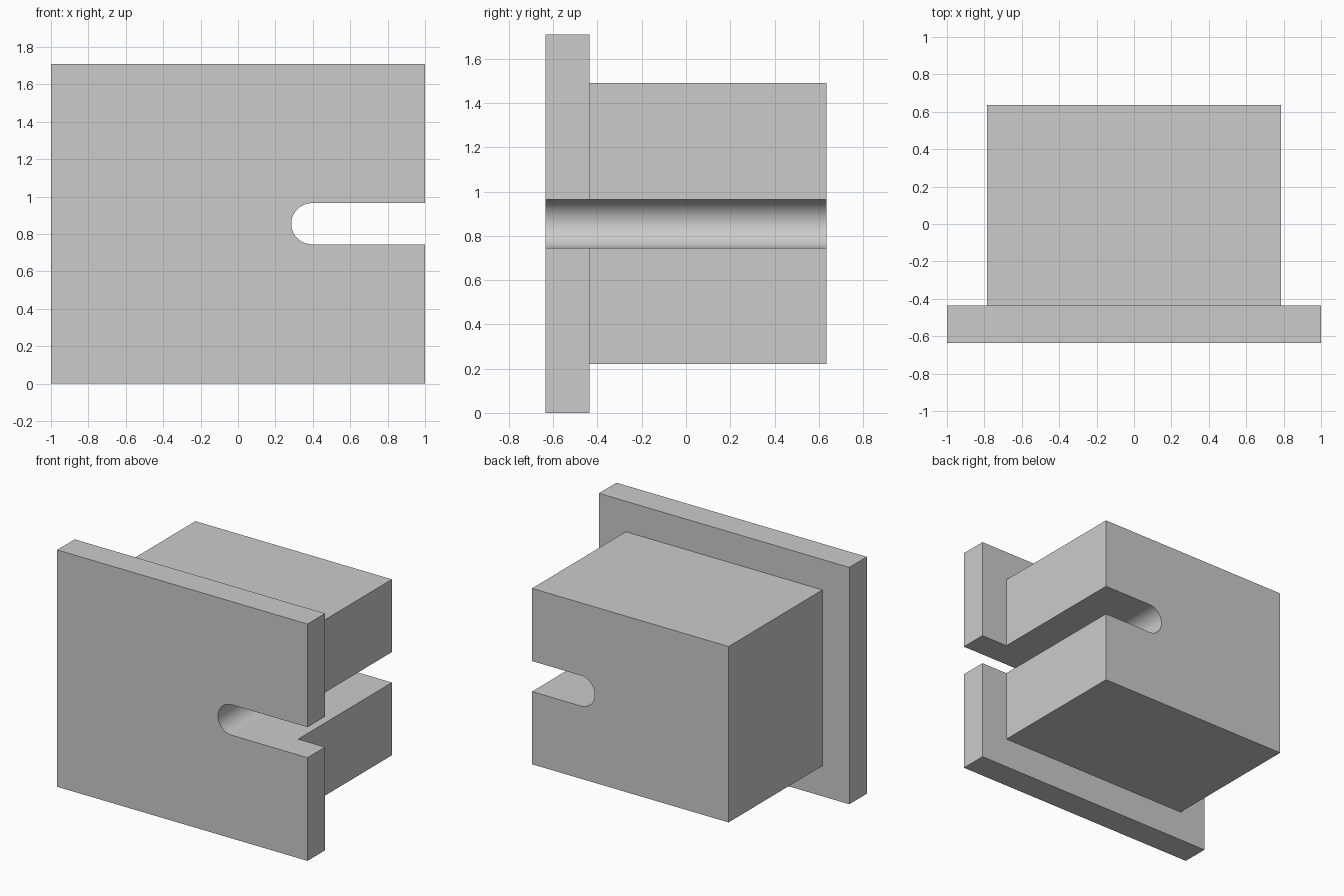
import bpy
import bmesh
from math import pi, sin, cos, radians

cube = bpy.data.objects.get("Cube")
if cube:
    bpy.data.objects.remove(cube, do_unlink=True)

grey = bpy.data.materials.new("light grey")
grey.use_nodes = True
colour = (0.6, 0.6, 0.6, 1)
grey.diffuse_color = colour
grey.node_tree.nodes["Principled BSDF"].inputs["Base Color"].default_value = colour

MID_Z = 0.855      # height of the slot axis
SLOT_X = 0.395     # centre of the rounded slot end
SLOT_R = 0.11
ARC_STEPS = 32


def slotted_block(name, half_w, half_h, y0, y1):
    """Rectangle with a round-ended slot open towards +x, extruded along y."""
    outline = [(half_w, -SLOT_R)]
    for i in range(ARC_STEPS + 1):
        a = -pi / 2 - pi * i / ARC_STEPS
        outline.append((SLOT_X + SLOT_R * cos(a), SLOT_R * sin(a)))
    outline += [(half_w, SLOT_R), (half_w, half_h), (-half_w, half_h),
                (-half_w, -half_h), (half_w, -half_h)]

    bm = bmesh.new()
    face = bm.faces.new([bm.verts.new((x, y0, MID_Z + z)) for x, z in outline])
    ext = bmesh.ops.extrude_face_region(bm, geom=[face], use_keep_orig=True)
    moved = [v for v in ext["geom"] if isinstance(v, bmesh.types.BMVert)]
    bmesh.ops.translate(bm, verts=moved, vec=(0, y1 - y0, 0))
    bmesh.ops.recalc_face_normals(bm, faces=bm.faces)

    # Smooth slot wall, sharp everywhere else
    for f in bm.faces:
        f.smooth = True
    for e in bm.edges:
        e.smooth = e.calc_face_angle(pi) < radians(30)
    mesh = bpy.data.meshes.new(name)
    bm.to_mesh(mesh)
    bm.free()
    mesh.materials.append(grey)
    obj = bpy.data.objects.new(name, mesh)
    bpy.context.collection.objects.link(obj)
    return obj


# Wide front flange and the smaller body behind it
slotted_block("front_flange", 1.0, 0.855, -0.635, -0.435)
slotted_block("rear_body", 0.785, 0.635, -0.435, 0.635)
